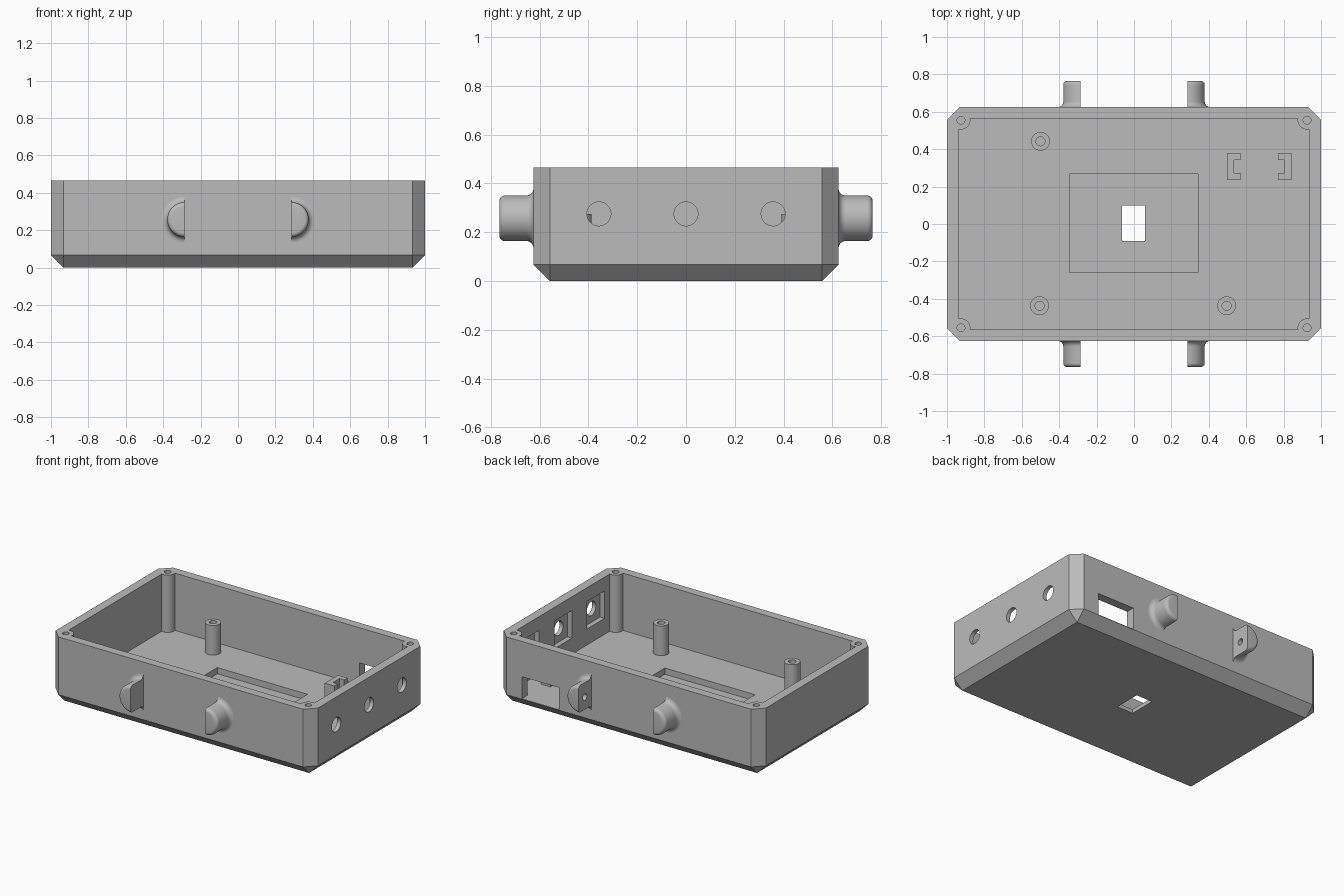
import bpy, bmesh
from math import pi, sin, cos
from mathutils import Matrix, Vector

if "Cube" in bpy.data.objects:
    bpy.data.objects.remove(bpy.data.objects["Cube"])

GREY = (0.5, 0.5, 0.5, 1)
plastic = bpy.data.materials.new("grey_plastic")
plastic.use_nodes = True
plastic.diffuse_color = GREY
plastic.node_tree.nodes["Principled BSDF"].inputs["Base Color"].default_value = GREY

HX, HY, TOP = 1.0, 0.625, 0.465    # outer half sizes and rim height
IX, IY, FLOOR = 0.9375, 0.565, 0.07  # cavity half sizes and floor height
CH = 0.067                         # chamfer size
POST_X, POST_Y, POST_R = 0.925, 0.555, 0.05
LUG_X, LUG_Z, LUG_R, LUG_LEN = 0.285, 0.257, 0.093, 0.14
SIGNS = [(1, 1), (-1, 1), (-1, -1), (1, -1)]


def axes(u, v, w, origin=(0, 0, 0)):
    """Matrix that sends local x, y, z to the given directions."""
    m = Matrix((u, v, w)).transposed().to_4x4()
    m.translation = Vector(origin)
    return m


UP = Matrix.Identity(4)
ALONG_X = axes((0, 1, 0), (0, 0, 1), (1, 0, 0))
ALONG_Y = axes((0, 0, 1), (1, 0, 0), (0, 1, 0))


def finish(name, bm, matrix=UP):
    bm.transform(matrix)
    bmesh.ops.recalc_face_normals(bm, faces=bm.faces)
    mesh = bpy.data.meshes.new(name)
    bm.to_mesh(mesh)
    bm.free()
    mesh.materials.append(plastic)
    obj = bpy.data.objects.new(name, mesh)
    bpy.context.collection.objects.link(obj)
    return obj


def prism(name, outline, low, high, matrix=UP):
    bm = bmesh.new()
    face = bm.faces.new([bm.verts.new((a, b, low)) for a, b in outline])
    out = bmesh.ops.extrude_face_region(bm, geom=[face])
    moved = [g for g in out["geom"] if isinstance(g, bmesh.types.BMVert)]
    bmesh.ops.translate(bm, verts=moved, vec=(0, 0, high - low))
    return finish(name, bm, matrix)


def lathe(name, profile, matrix=UP, start=0, angle=2 * pi, steps=32):
    bm = bmesh.new()
    vs = [bm.verts.new((r * cos(start), r * sin(start), z)) for r, z in profile]
    es = [bm.edges.new(pair) for pair in zip(vs, vs[1:])]
    bmesh.ops.spin(bm, geom=vs + es, cent=(0, 0, 0), axis=(0, 0, 1),
                   angle=angle, steps=steps)
    bmesh.ops.remove_doubles(bm, verts=bm.verts, dist=1e-5)
    rim = [e for e in bm.edges if e.is_boundary]
    if rim:
        bmesh.ops.holes_fill(bm, edges=rim, sides=0)
    return finish(name, bm, matrix)


def rect(a0, a1, b0, b1):
    return [(a0, b0), (a1, b0), (a1, b1), (a0, b1)]


def stadium(a, b, r, half=0.0, n=32):
    pts = []
    for i in range(n):
        t = 2 * pi * (i + 0.5) / n
        pts.append((a + r * cos(t) + (half if cos(t) > 0 else -half), b + r * sin(t)))
    return pts


def cut(obj, cutter):
    mod = obj.modifiers.new("cut", 'BOOLEAN')
    mod.operation, mod.solver, mod.object = 'DIFFERENCE', 'EXACT', cutter
    bpy.context.view_layer.objects.active = obj
    bpy.ops.object.modifier_apply(modifier=mod.name)
    bpy.data.objects.remove(cutter)


# Case body: block with chamfered corners and underside
bm = bmesh.new()
for sx, sy in SIGNS:
    bm.verts.new((sx * (HX - CH), sy * (HY - CH), 0))
    for z in (CH, TOP):
        bm.verts.new((sx * HX, sy * (HY - CH), z))
        bm.verts.new((sx * (HX - CH), sy * HY, z))
bmesh.ops.convex_hull(bm, input=bm.verts)
bmesh.ops.dissolve_limit(bm, angle_limit=0.01, verts=bm.verts, edges=bm.edges)
case = finish("case", bm)

# Cavity, leaving a round screw post in each corner
outline = []
for sx, sy in SIGNS:
    arc = []
    for i in range(15):
        t = -0.2 + (pi / 2 + 0.45) * i / 14
        arc.append((sx * (POST_X - POST_R * cos(t)), sy * (POST_Y - POST_R * sin(t))))
    outline += arc[::-1] if sx * sy > 0 else arc
cut(case, prism("cavity", outline, FLOOR, TOP + 0.1))
for sx, sy in SIGNS:
    cut(case, prism("post_hole", stadium(sx * POST_X, sy * POST_Y, 0.021, n=24), 0.25, 0.6))

# Floor pocket and the opening through it
cut(case, prism("pocket", rect(-0.345, 0.343, -0.26, 0.267), 0.027, 0.2))
cut(case, prism("floor_opening", rect(-0.064, 0.06, -0.09, 0.098), -0.1, 0.2))

# Left wall: three round holes with square recesses inside
for y in (-0.357, 0, 0.357):
    cut(case, prism("recess", rect(y - 0.095, y + 0.095, 0.18, 0.37), 0.9, 0.972, ALONG_X))
    cut(case, prism("round_hole", stadium(y, 0.275, 0.049), 0.9, 1.1, ALONG_X))

# Right wall slot and back wall window
cut(case, prism("slot", stadium(-0.04, 0.195, 0.05, 0.08), -1.1, -0.9, ALONG_X))
cut(case, prism("window", rect(FLOOR, 0.222, 0.53, 0.815), 0.5, 0.7, ALONG_Y))

# Board standoffs with blind screw holes
for i, (x, y) in enumerate([(-0.5, 0.442), (-0.505, -0.437), (0.495, -0.437)]):
    lathe(f"standoff_{i + 1}",
          [(0, 0.05), (0.05, 0.05), (0.05, 0.275), (0.024, 0.275), (0.024, 0.14), (0, 0.14)],
          Matrix.Translation((x, y, 0)))

# Pair of facing C-shaped brackets
for name, x, s in (("bracket_inner", 0.497, 1), ("bracket_outer", 0.842, -1)):
    back, web, tip = x, x + s * 0.037, x + s * 0.073
    prism(name, [(back, 0.235), (tip, 0.235), (tip, 0.272), (web, 0.272),
                 (web, 0.343), (tip, 0.343), (tip, 0.38), (back, 0.38)], 0.06, 0.2)

# Half-round mounting lugs, filleted at the wall and rounded at the tip
FIL, RND = 0.03, 0.022
quarter = [i * pi / 12 for i in range(7)]
profile = [(0, -0.03), (LUG_R + FIL, -0.03)]
profile += [(LUG_R + FIL * (1 - sin(t)), FIL * (1 - cos(t))) for t in quarter]
profile += [(LUG_R - RND * (1 - cos(t)), LUG_LEN - RND * (1 - sin(t))) for t in quarter]
profile.append((0, LUG_LEN))
for sx, sy in SIGNS:
    name = f"lug_{'back' if sy > 0 else 'front'}_{'left' if sx > 0 else 'right'}"
    place = axes((sx, 0, 0), (0, 0, 1), (0, sy, 0), (sx * LUG_X, sy * HY, LUG_Z))
    lug = lathe(name, profile, place, -pi / 2, pi, 24)
    ends = sorted((sx * (LUG_X - 0.05), sx * (LUG_X + 0.06)))
    cut(lug, prism("lug_hole", stadium(sy * (HY + 0.07), 0.25, 0.022, n=24), *ends, ALONG_X))

# Smooth the round surfaces, keep the edges crisp
for obj in bpy.context.collection.objects:
    if obj.type == 'MESH' and plastic.name in obj.data.materials:
        bpy.ops.object.select_all(action='DESELECT')
        obj.select_set(True)
        bpy.context.view_layer.objects.active = obj
        bpy.ops.object.shade_smooth_by_angle()
